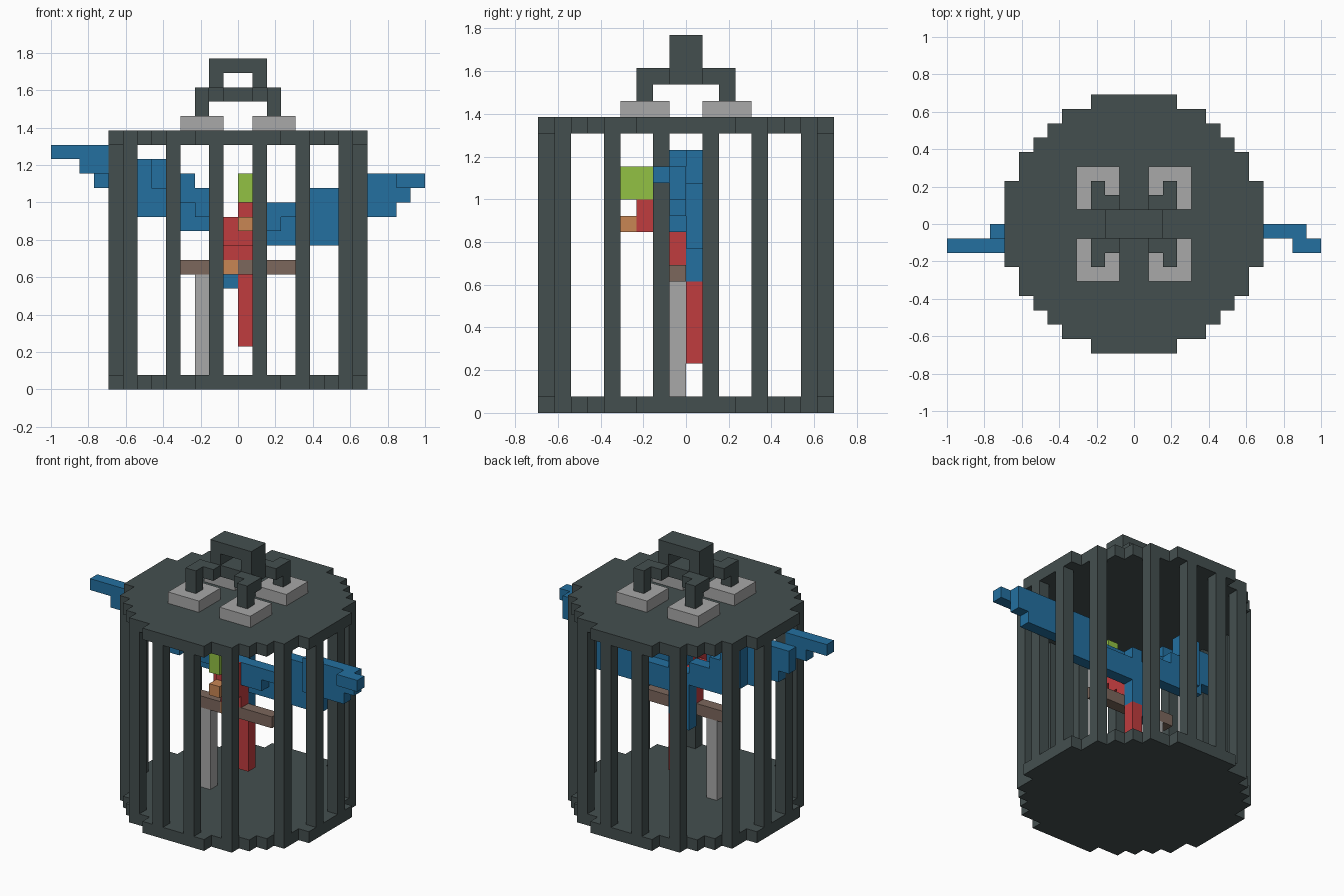
import bpy, bmesh
from mathutils import Vector

if "Cube" in bpy.data.objects:
    bpy.data.objects.remove(bpy.data.objects["Cube"])

U = 1 / 13  # size of one block


def material(name, *rgb):
    linear = [((c / 255 + 0.055) / 1.055) ** 2.4 for c in rgb] + [1]
    mat = bpy.data.materials.new(name)
    mat.use_nodes = True
    mat.diffuse_color = linear
    mat.node_tree.nodes["Principled BSDF"].inputs["Base Color"].default_value = linear
    return mat


iron = material("dark iron", 68, 79, 79)
stone = material("light grey", 168, 168, 168)
wood = material("brown wood", 124, 103, 92)
blue = material("blue feathers", 35, 112, 160)
red = material("red feathers", 192, 60, 62)
green = material("green feathers", 146, 193, 68)
orange = material("orange beak", 200, 134, 84)


def blocks(name, mat, *boxes):
    """Fill boxes (x0, x1, y0, y1, z0, z1) with blocks and keep the outer skin."""
    cells = {(x, y, z) for x0, x1, y0, y1, z0, z1 in boxes
             for x in range(x0, x1) for y in range(y0, y1) for z in range(z0, z1)}
    bm = bmesh.new()
    for cell in cells:
        centre = Vector(cell) + Vector((0.5, 0.5, 0.5))
        for axis in range(3):
            for sign in (-1, 1):
                step = Vector((0, 0, 0))
                step[axis] = sign
                if tuple(int(v) for v in Vector(cell) + step) in cells:
                    continue
                a, b = Vector((0, 0, 0)), Vector((0, 0, 0))
                a[(axis + 1) % 3] = 0.5
                b[(axis + 2) % 3] = 0.5 * sign
                mid = centre + step / 2
                bm.faces.new([bm.verts.new((mid + p) * U)
                              for p in (-a - b, a - b, a + b, b - a)])
    bmesh.ops.remove_doubles(bm, verts=bm.verts, dist=U / 100)
    bmesh.ops.dissolve_limit(bm, angle_limit=0.01, verts=bm.verts, edges=bm.edges)
    mesh = bpy.data.meshes.new(name)
    bm.to_mesh(mesh)
    bm.free()
    mesh.materials.append(mat)
    obj = bpy.data.objects.new(name, mesh)
    bpy.context.collection.objects.link(obj)
    return obj


def span(i, sign, length=1):
    """Range of blocks from i outward, on the chosen side of zero."""
    return (i, i + length) if sign > 0 else (-i - length, -i)


SIGNS = [(sx, sy) for sx in (-1, 1) for sy in (-1, 1)]

# Cage floor and lid: stepped discs, each as (half width, half depth)
steps = [(9, 3), (8, 5), (7, 6), (6, 7), (5, 8), (3, 9)]
for name, z in (("cage_floor", 0), ("cage_lid", 17)):
    blocks(name, iron, *[(-w, w, -d, d, z, z + 1) for w, d in steps])

# Cage bars, mirrored to all four quarters
for x, y in ((1, 8), (4, 7), (7, 4), (8, 1)):
    for sx, sy in SIGNS:
        blocks("cage_bar", iron, (*span(x, sx), *span(y, sy), 1, 17))

# Handle: four feet with bent arms and a central loop
handle = [(-2, 2, -1, 1, 20, 21), (-2, 2, -1, 1, 22, 23)]
for sx, sy in SIGNS:
    blocks("handle_foot", stone, (*span(1, sx, 3), *span(1, sy, 3), 18, 19))
    handle += [(*span(2, sx), *span(2, sy), 19, 21),
               (*span(1, sx, 2), *span(1, sy), 20, 21)]
for sx in (-1, 1):
    handle.append((*span(1, sx), -1, 1, 21, 22))
blocks("handle", iron, *handle)

# Perch on its post
blocks("perch_post", stone, (-3, -2, -1, 0, 1, 8))
blocks("perch", wood, (-4, -1, -1, 0, 8, 9), (0, 4, -1, 0, 8, 9))

# Bird body
blocks("bird_foot", orange, (-1, 0, -1, 0, 8, 9))
blocks("bird_belly", red, (-1, 1, -1, 0, 9, 12), (-1, 1, -2, -1, 10, 12),
       (0, 1, -2, -1, 12, 13))
blocks("bird_back", blue, (-1, 1, 0, 1, 8, 12), (-1, 0, 0, 1, 7, 8),
       (0, 1, -1, 1, 12, 13))
blocks("bird_tail", red, (0, 1, 0, 1, 3, 8))

# Bird head
blocks("bird_face", red, (0, 1, -3, -2, 11, 13))
blocks("bird_crown", green, (0, 1, -4, -2, 13, 15))
blocks("bird_beak", orange, (0, 1, -4, -3, 11, 12))

# Wing on the +x side, from the shoulder to the tip
blocks("left_wing", blue,
       (1, 4, 0, 1, 10, 12), (1, 3, -1, 0, 11, 13), (3, 5, -1, 0, 12, 13),
       (4, 8, 0, 1, 10, 14), (7, 11, -1, 0, 12, 15), (11, 12, -1, 0, 13, 15),
       (11, 13, -2, -1, 14, 15))

# Wing on the -x side, raised higher
blocks("right_wing", blue,
       (-3, -1, 0, 1, 11, 13), (-3, -2, -1, 0, 12, 14), (-5, -3, 0, 1, 11, 14),
       (-5, -3, -1, 0, 13, 15), (-6, -4, 0, 1, 12, 16), (-7, -5, -1, 0, 12, 14),
       (-9, -6, -1, 0, 13, 16), (-10, -9, -1, 0, 14, 16),
       (-11, -9, -2, -1, 15, 17), (-13, -11, -2, -1, 16, 17))
